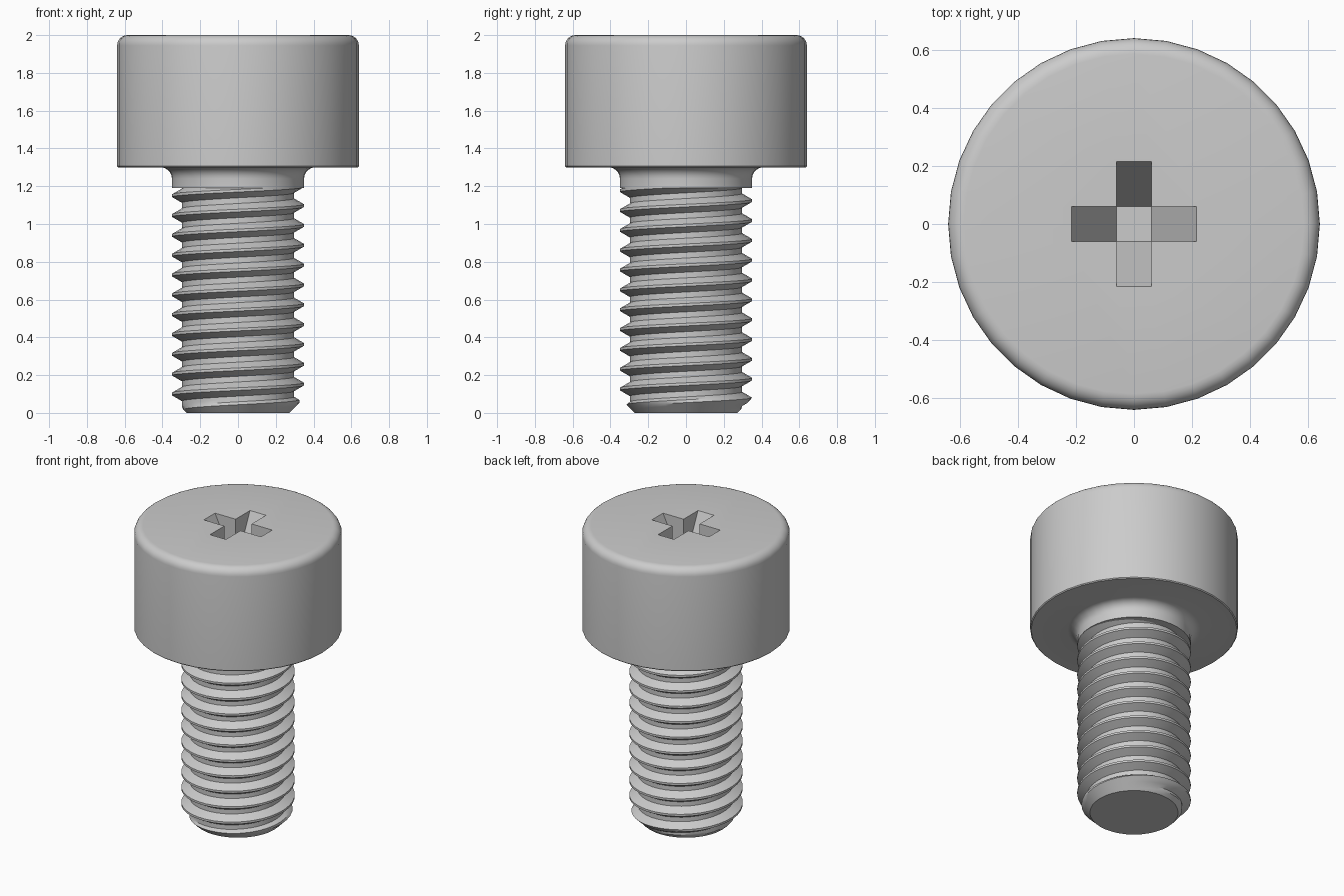
import bpy, bmesh
from math import sin, cos, pi
from mathutils import Matrix, Vector

if "Cube" in bpy.data.objects:
    bpy.data.objects.remove(bpy.data.objects["Cube"])

N = 36                      # sides around the axis
R, ROOT = 0.35, 0.297       # thread crest and root radius
PITCH = 0.105
THREAD_TOP = 1.19
CREST, FLANK = 0.007, 0.0305  # half crest width, flank width (axial)


def crest_z(a):
    # height of one thread crest at angle a (right-hand helix)
    return 0.1 + PITCH * (a - pi) / (2 * pi)


def thread_radius(a, z):
    u = (z - crest_z(a)) / PITCH
    d = abs(u - round(u)) * PITCH
    t = min(1, max(0, (d - CREST) / FLANK))
    return min(R - (R - ROOT) * t, 0.272 + z)   # chamfered tip


# neck fillet and head profile (radius, height)
profile = [(R, THREAD_TOP)]
profile += [(0.41 - 0.06 * cos(t * pi / 12), 1.24 + 0.06 * sin(t * pi / 12)) for t in range(7)]
profile += [(0.634, 1.30), (0.64, 1.306)]
profile += [(0.585 + 0.055 * cos(t * pi / 12), 1.945 + 0.055 * sin(t * pi / 12)) for t in range(7)]

bm = bmesh.new()

# columns run up the helix rows, then up the neck and head
offsets = [-0.0525, -0.0375, -0.022, -0.007, 0.007, 0.022, 0.0375]
cols = []
for i in range(N + 1):
    a = 2 * pi * i / N
    pts = []
    for k in range(-3, 15):
        for o in offsets:
            z = min(THREAD_TOP, max(0, crest_z(a) + k * PITCH + o))
            pts.append((thread_radius(a, z), z))
    pts += profile
    cols.append([bm.verts.new((r * cos(a), r * sin(a), z)) for r, z in pts])
for c0, c1 in zip(cols, cols[1:]):
    for j in range(len(c0) - 1):
        bm.faces.new((c0[j], c1[j], c1[j + 1], c0[j + 1]))

# flat tip
bm.faces.new([cols[i][0] for i in reversed(range(N))])

# cross recess: four arms with floors sloping down to a small square
W, L, DEPTH = 0.06, 0.215, 0.33


def around(x, y, z):
    return [bm.verts.new(Matrix.Rotation(q * pi / 2, 3, 'Z') @ Vector((x, y, z))) for q in range(4)]


mid, left, right = around(L, 0, 2), around(L, W, 2), around(L, -W, 2)
corner, deep = around(W, W, 2), around(W, W, 2 - DEPTH)
bm.faces.new(deep)
for q in range(4):
    n, p = (q + 1) % 4, q - 1
    rim = [cols[(9 * q + i) % N][-1] for i in range(10)]
    bm.faces.new(rim + [mid[n], right[n], corner[q], left[q], mid[q]])   # top quarter
    bm.faces.new((right[q], mid[q], left[q], deep[q], deep[p]))          # sloped floor
    bm.faces.new((left[q], corner[q], deep[q]))                          # arm walls
    bm.faces.new((right[q], deep[p], corner[p]))

bmesh.ops.remove_doubles(bm, verts=bm.verts, dist=0.0001)
bmesh.ops.recalc_face_normals(bm, faces=bm.faces)

mesh = bpy.data.meshes.new("screw")
bm.to_mesh(mesh)
bm.free()
screw = bpy.data.objects.new("screw", mesh)
bpy.context.collection.objects.link(screw)
bpy.context.view_layer.objects.active = screw
screw.select_set(True)
bpy.ops.object.shade_smooth_by_angle(angle=0.5)
